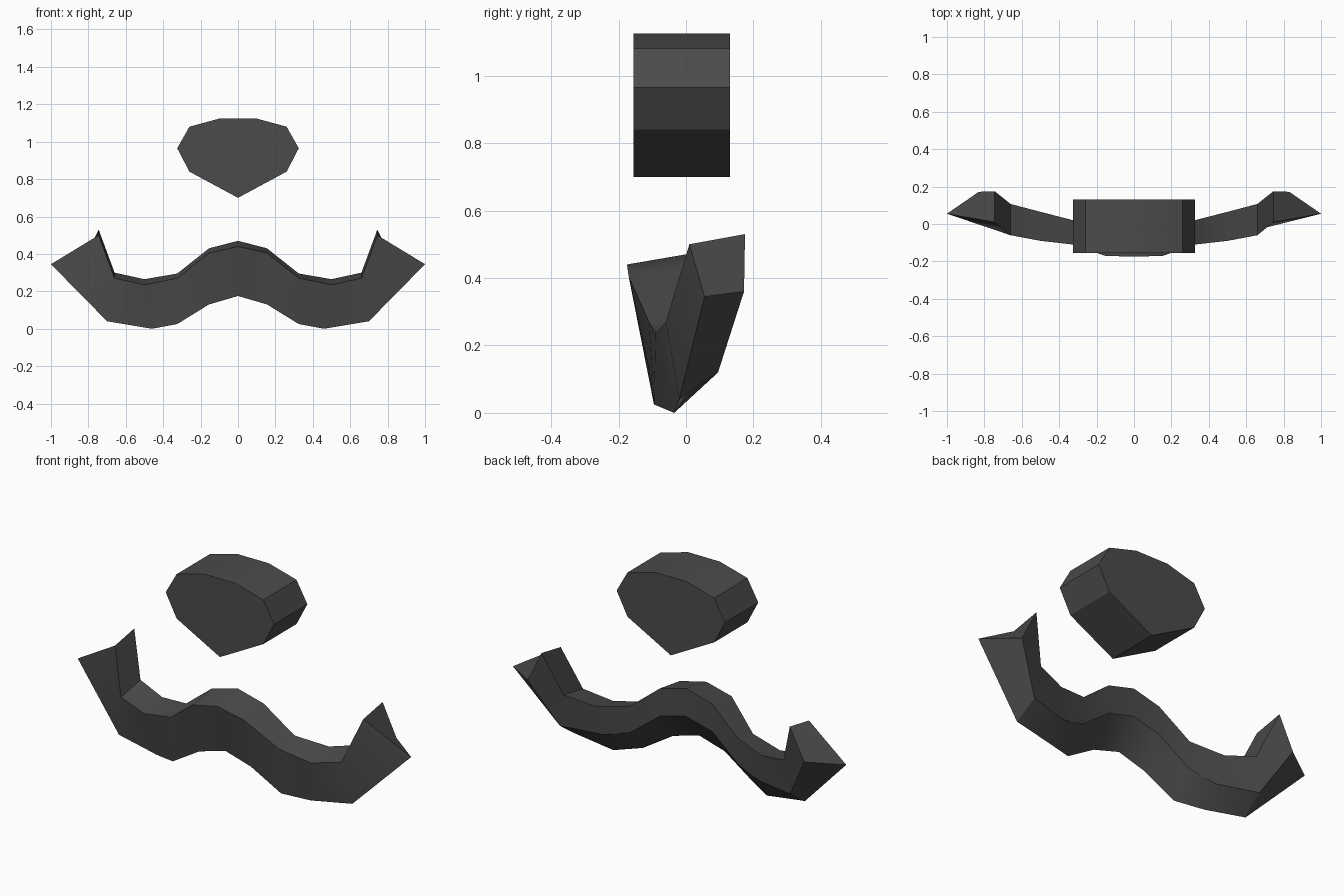
import bpy, math

if "Cube" in bpy.data.objects:
    bpy.data.objects.remove(bpy.data.objects["Cube"])

dark = bpy.data.materials.new("dark_grey")
dark.diffuse_color = (0.07, 0.07, 0.07, 1)
dark.use_nodes = True
dark.node_tree.nodes["Principled BSDF"].inputs["Base Color"].default_value = dark.diffuse_color


def add_mesh(name, verts, faces):
    mesh = bpy.data.meshes.new(name)
    mesh.from_pydata(verts, [], faces)
    mesh.materials.append(dark)
    obj = bpy.data.objects.new(name, mesh)
    bpy.context.collection.objects.link(obj)
    bpy.ops.object.select_all(action='DESELECT')
    obj.select_set(True)
    bpy.context.view_layer.objects.active = obj
    bpy.ops.object.mode_set(mode='EDIT')
    bpy.ops.mesh.select_all(action='SELECT')
    bpy.ops.mesh.normals_make_consistent(inside=False)
    bpy.ops.object.mode_set(mode='OBJECT')
    bpy.ops.object.shade_smooth_by_angle(angle=math.radians(30))
    return obj


def loft(name, rings):
    """Skin equal-length rings of points and cap both ends."""
    n = len(rings[0])
    verts = [p for ring in rings for p in ring]
    faces = [(a * n + i, a * n + (i + 1) % n, (a + 1) * n + (i + 1) % n, (a + 1) * n + i)
             for a in range(len(rings) - 1) for i in range(n)]
    last = (len(rings) - 1) * n
    faces += [tuple(range(n)), tuple(range(last, last + n))]
    return add_mesh(name, verts, faces)


# Nose: mirrored profile extruded front to back
half = [(0.26, 0.84), (0.325, 0.965), (0.26, 1.08), (0.095, 1.125)]
outline = [(0, 0.70)] + half + [(-x, z) for x, z in reversed(half)]
loft("nose", [[(x, y, z) for x, z in outline] for y in (-0.155, 0.13)])

# Moustache: sections from centre to tip (front top, back top, back bottom, front bottom)
sections = [
    [(0, -0.175, 0.44), (0, 0.0, 0.47), (0, 0.0, 0.32), (0, -0.11, 0.175)],
    [(0.155, -0.17, 0.405), (0.155, 0.0, 0.43), (0.155, 0.0, 0.28), (0.155, -0.11, 0.13)],
    [(0.325, -0.11, 0.27), (0.325, 0.02, 0.295), (0.325, 0.015, 0.15), (0.325, -0.095, 0.025)],
    [(0.50, -0.09, 0.235), (0.50, 0.065, 0.265), (0.47, 0.04, 0.11), (0.46, -0.035, 0.0)],
    [(0.66, -0.06, 0.27), (0.66, 0.107, 0.30), (0.69, 0.095, 0.12), (0.70, -0.02, 0.04)],
    [(0.745, 0.01, 0.50), (0.745, 0.175, 0.53), (0.83, 0.172, 0.36), (1.0, 0.055, 0.345)],
]
left = [[(-x, y, z) for x, y, z in s] for s in reversed(sections[1:])]
loft("moustache", left + sections)
